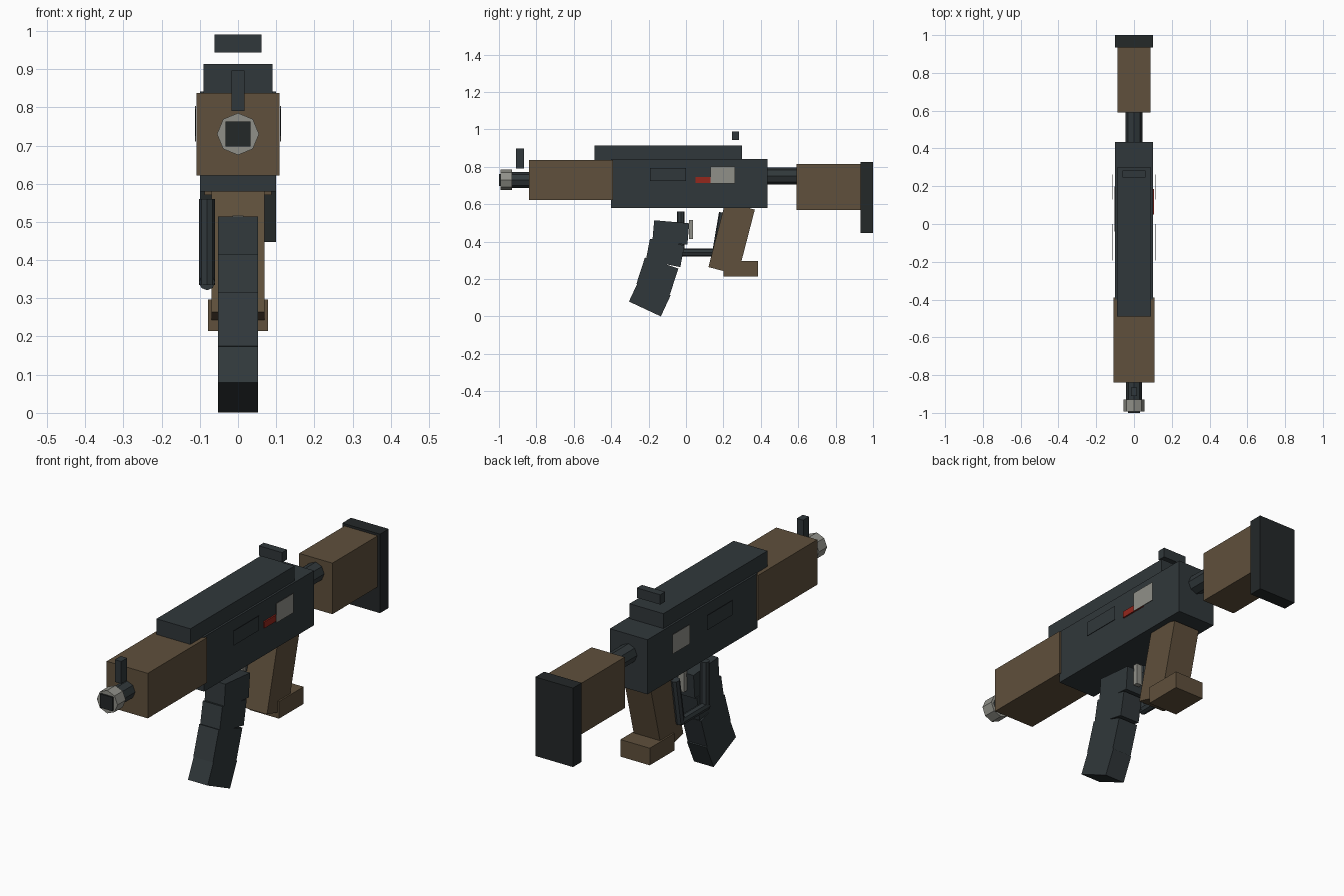
import bpy
import math
from mathutils import Vector, Matrix

if "Cube" in bpy.data.objects:
    bpy.data.objects.remove(bpy.data.objects["Cube"])


def material(name, r, g, b):
    m = bpy.data.materials.new(name)
    m.diffuse_color = (r, g, b, 1)
    m.use_nodes = True
    m.node_tree.nodes["Principled BSDF"].inputs["Base Color"].default_value = m.diffuse_color
    return m


DARK = material("dark_metal", 0.030, 0.039, 0.043)
BLACK = material("black_rubber", 0.017, 0.021, 0.022)
WOOD = material("brown", 0.115, 0.08, 0.045)
STEEL = material("light_steel", 0.28, 0.28, 0.25)
RED = material("red", 0.30, 0.02, 0.012)


def box(name, x, y, z, mat):
    """Box from (min, max) ranges."""
    bpy.ops.mesh.primitive_cube_add(size=1)
    o = bpy.context.object
    o.name = name
    size = [r[1] - r[0] for r in (x, y, z)]
    mid = [(r[0] + r[1]) / 2 for r in (x, y, z)]
    o.data.transform(Matrix.Diagonal((*size, 1)))
    o.location = mid
    o.data.materials.append(mat)
    return o


def slanted(name, half_x, corner, angle, width, length, mat):
    """Leaning box placed by its lower front corner (y, z) in side view."""
    o = box(name, (-half_x, half_x), (0, width), (0, length), mat)
    o.data.transform(Matrix.Translation(o.location))
    o.location = (0, *corner)
    o.rotation_euler.x = -math.radians(angle)
    return o


def rod(name, a, b, radius, mat, sides=8):
    """Low-poly cylinder between two points."""
    a, b = Vector(a), Vector(b)
    bpy.ops.mesh.primitive_cylinder_add(vertices=sides, radius=radius,
                                        depth=(b - a).length, location=(a + b) / 2)
    o = bpy.context.object
    o.name = name
    o.rotation_euler = (b - a).to_track_quat('Z', 'Y').to_euler()
    o.data.materials.append(mat)
    return o


# Receiver, top cover and handguard
box("receiver", (-0.1, 0.1), (-0.40, 0.435), (0.58, 0.842), DARK)
box("top_cover", (-0.09, 0.09), (-0.49, 0.30), (0.83, 0.913), DARK)
box("handguard", (-0.109, 0.109), (-0.84, -0.39), (0.622, 0.838), WOOD)

# Barrel, muzzle ring and square bore
rod("barrel", (0, -0.97, 0.73), (0, -0.80, 0.73), 0.042, DARK)
rod("muzzle_ring", (0, -0.992, 0.73), (0, -0.93, 0.73), 0.055, STEEL)
box("bore", (-0.033, 0.033), (-1.0, -0.96), (0.697, 0.763), BLACK)

# Sights
box("front_sight", (-0.017, 0.017), (-0.91, -0.865), (0.79, 0.897), DARK)
box("rear_sight", (-0.062, 0.062), (0.246, 0.284), (0.943, 0.99), DARK)

# Stock
rod("stock_tube", (0, 0.42, 0.752), (0, 0.62, 0.752), 0.045, DARK)
box("stock", (-0.088, 0.088), (0.59, 0.94), (0.57, 0.815), WOOD)
box("butt_pad", (-0.1, 0.1), (0.934, 1.0), (0.447, 0.826), BLACK)

# Grip with foot
slanted("grip", 0.07, (0.12, 0.264), 14.5, 0.163, 0.36, WOOD)
box("grip_foot", (-0.078, 0.078), (0.20, 0.386), (0.215, 0.297), WOOD)

# Curved magazine from four leaning segments
segments = [((-0.18, 0.40), 5, 0.115), ((-0.215, 0.30), 11, 0.118),
            ((-0.265, 0.175), 18, 0.147), ((-0.305, 0.08), 25, 0.125)]
for i, (corner, angle, length) in enumerate(segments):
    slanted(f"magazine_{i + 1}", 0.052, corner, angle, 0.188, length, DARK)

# Trigger and side-mounted trigger guard
box("trigger", (-0.015, 0.015), (0.015, 0.038), (0.415, 0.517), STEEL)
GX = -0.081
rod("guard_front", (GX, -0.028, 0.335), (GX, -0.028, 0.56), 0.021, DARK)
rod("guard_bottom", (GX, -0.04, 0.342), (GX, 0.16, 0.342), 0.021, DARK)
rod("guard_rear", (GX, 0.16, 0.335), (GX, 0.197, 0.555), 0.021, DARK)

# Side plates on both sides, selector on the right only
for side, s in (("left", -1), ("right", 1)):
    xr = sorted((s * 0.1105, s * 0.1125))
    box(f"port_plate_{side}", xr, (0.13, 0.262), (0.71, 0.803), STEEL)
    box(f"side_panel_{side}", xr, (-0.193, 0.0), (0.725, 0.795), DARK)
box("selector", (0.09, 0.107), (0.05, 0.185), (0.714, 0.745), RED)
